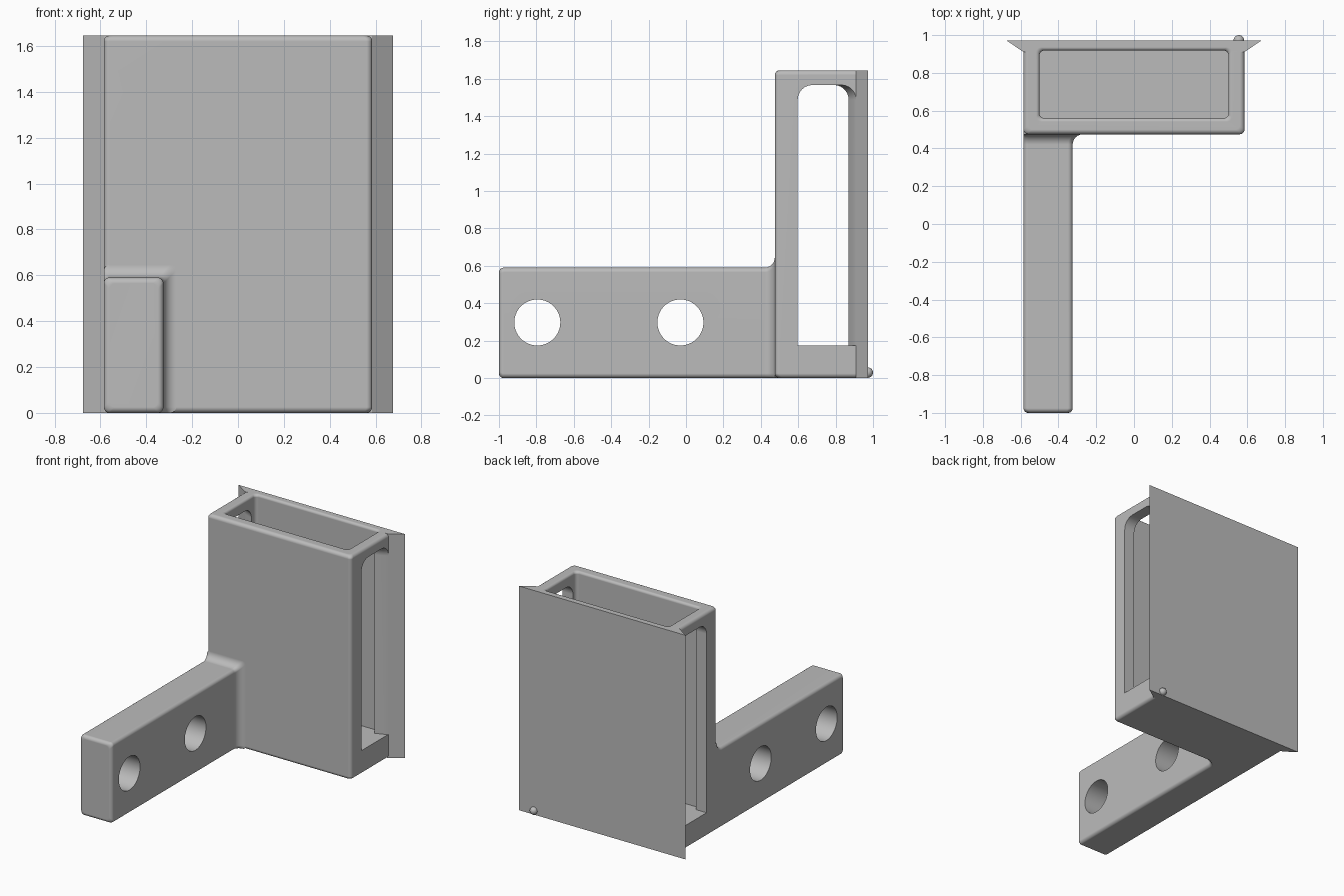
import bpy, bmesh, math
from math import sin, cos, pi

cube = bpy.data.objects.get("Cube")
if cube:
    bpy.data.objects.remove(cube, do_unlink=True)

grey = bpy.data.materials.new("plain grey")
grey.use_nodes = True
grey.diffuse_color = (0.5, 0.5, 0.5, 1)
grey.node_tree.nodes["Principled BSDF"].inputs["Base Color"].default_value = (0.5, 0.5, 0.5, 1)

ROUND = 0.025   # edge rounding
STEPS = 6


def rounded_rect(u0, u1, v0, v1, r, r_low=None):
    """Outline with rounded corners; r_low is the radius of the lower pair."""
    low = r if r_low is None else r_low
    pts = []
    for k, (u, v, su, sv, rad) in enumerate([(u1, v1, 1, 1, r), (u0, v1, -1, 1, r),
                                             (u0, v0, -1, -1, low), (u1, v0, 1, -1, low)]):
        for i in range(STEPS + 1):
            a = (k + i / STEPS) * pi / 2
            pts.append((u - su * rad + rad * cos(a), v - sv * rad + rad * sin(a)))
    return pts


def loft(name, axis, rings):
    """Skin a list of (position, outline) rings along an axis and cap the ends."""
    place = {"x": lambda p, u, v: (p, u, v),
             "y": lambda p, u, v: (u, p, v),
             "z": lambda p, u, v: (u, v, p)}[axis]
    bm = bmesh.new()
    loops = [[bm.verts.new(place(p, u, v)) for u, v in outline] for p, outline in rings]
    for a, b in zip(loops, loops[1:]):
        for i in range(len(a)):
            j = (i + 1) % len(a)
            bm.faces.new((a[i], a[j], b[j], b[i]))
    bm.faces.new(loops[0])
    bm.faces.new(loops[-1])
    bmesh.ops.remove_doubles(bm, verts=bm.verts, dist=1e-5)
    bmesh.ops.recalc_face_normals(bm, faces=bm.faces)
    mesh = bpy.data.meshes.new(name)
    bm.to_mesh(mesh)
    bm.free()
    mesh.materials.append(grey)
    obj = bpy.data.objects.new(name, mesh)
    bpy.context.collection.objects.link(obj)
    return obj


def combine(target, other, operation):
    mod = target.modifiers.new(operation.lower(), "BOOLEAN")
    mod.operation, mod.solver, mod.object = operation, "EXACT", other
    bpy.context.view_layer.objects.active = target
    bpy.ops.object.modifier_apply(modifier=mod.name)
    bpy.data.objects.remove(other, do_unlink=True)


def arc(n=STEPS):
    return [i / n * pi / 2 for i in range(n + 1)]


HEIGHT, HALF, FLOOR = 1.645, 0.585, 0.175

# Holder body with rounded top and bottom rims
def body_ring(z, inset):
    return z, rounded_rect(-HALF + inset, HALF - inset, 0.475 + inset, 0.95 - inset, ROUND)

body_rings = [body_ring(ROUND * (1 - sin(a)), ROUND * (1 - cos(a))) for a in reversed(arc())]
body_rings += [body_ring(HEIGHT - p, inset) for p, inset in
               [(ROUND * (1 - sin(a)), ROUND * (1 - cos(a))) for a in arc()]]
holder = loft("holder", "z", body_rings)

# Dovetail back plate
plate = [(-HALF, 0.91), (HALF, 0.91), (0.675, 0.972), (-0.675, 0.972)]
combine(holder, loft("back_plate", "z", [(0, plate), (HEIGHT, plate)]), "UNION")

# Arm with rounded tip and a flare where it meets the body
def arm_ring(y, inset=0, flare=0):
    return y, rounded_rect(-HALF + inset, -0.325 - inset + flare,
                           inset, 0.59 - inset + flare, ROUND)

FLARE = 0.055
arm_rings = [arm_ring(-1 + ROUND * (1 - sin(a)), inset=ROUND * (1 - cos(a))) for a in reversed(arc())]
arm_rings += [arm_ring(0.475 - FLARE * (1 - sin(a)), flare=FLARE * (1 - cos(a))) for a in arc()]
arm_rings.append(arm_ring(0.53, flare=FLARE))
combine(holder, loft("arm", "y", arm_rings), "UNION")

# Open pocket with a rounded mouth
def pocket_ring(z, grow=0):
    return z, rounded_rect(-0.5 - grow, 0.5 + grow, 0.56 - grow, 0.918 + grow, ROUND)

MOUTH = 0.018
pocket = [pocket_ring(FLOOR)]
pocket += [pocket_ring(HEIGHT - MOUTH * (1 - sin(a)), MOUTH * (1 - cos(a))) for a in arc()]
pocket.append(pocket_ring(HEIGHT + 0.1, MOUTH))
combine(holder, loft("pocket_cutter", "z", pocket), "DIFFERENCE")

# Side windows, widening outwards at the back jamb
jamb = [(0.5, 0.87), (0.56, 0.893), (HALF, 0.91), (0.75, 0.91)]
jamb = [(-x, y) for x, y in reversed(jamb)] + jamb
window = [(x, rounded_rect(0.597, y, FLOOR, 1.567, 0.08, 0.0001)) for x, y in jamb]
combine(holder, loft("window_cutter", "x", window), "DIFFERENCE")

# Bolt holes through the arm
for y in (-0.795, -0.03):
    circle = [(y + 0.123 * cos(i * pi / 32), 0.297 + 0.123 * sin(i * pi / 32)) for i in range(64)]
    combine(holder, loft("hole_cutter", "x", [(-0.8, circle), (-0.1, circle)]), "DIFFERENCE")

# Smooth fillets, flat walls
bpy.ops.object.select_all(action="DESELECT")
holder.select_set(True)
bpy.context.view_layer.objects.active = holder
bpy.ops.object.shade_smooth_by_angle(angle=math.radians(30))
weighted = holder.modifiers.new("even shading", "WEIGHTED_NORMAL")
weighted.keep_sharp = True

# Small locating bump on the back
bpy.ops.mesh.primitive_uv_sphere_add(segments=24, ring_count=12, radius=0.028,
                                     location=(0.555, 0.972, 0.029))
bump = bpy.context.object
bump.name = "locating_bump"
bump.data.materials.append(grey)
bpy.ops.object.shade_smooth()
